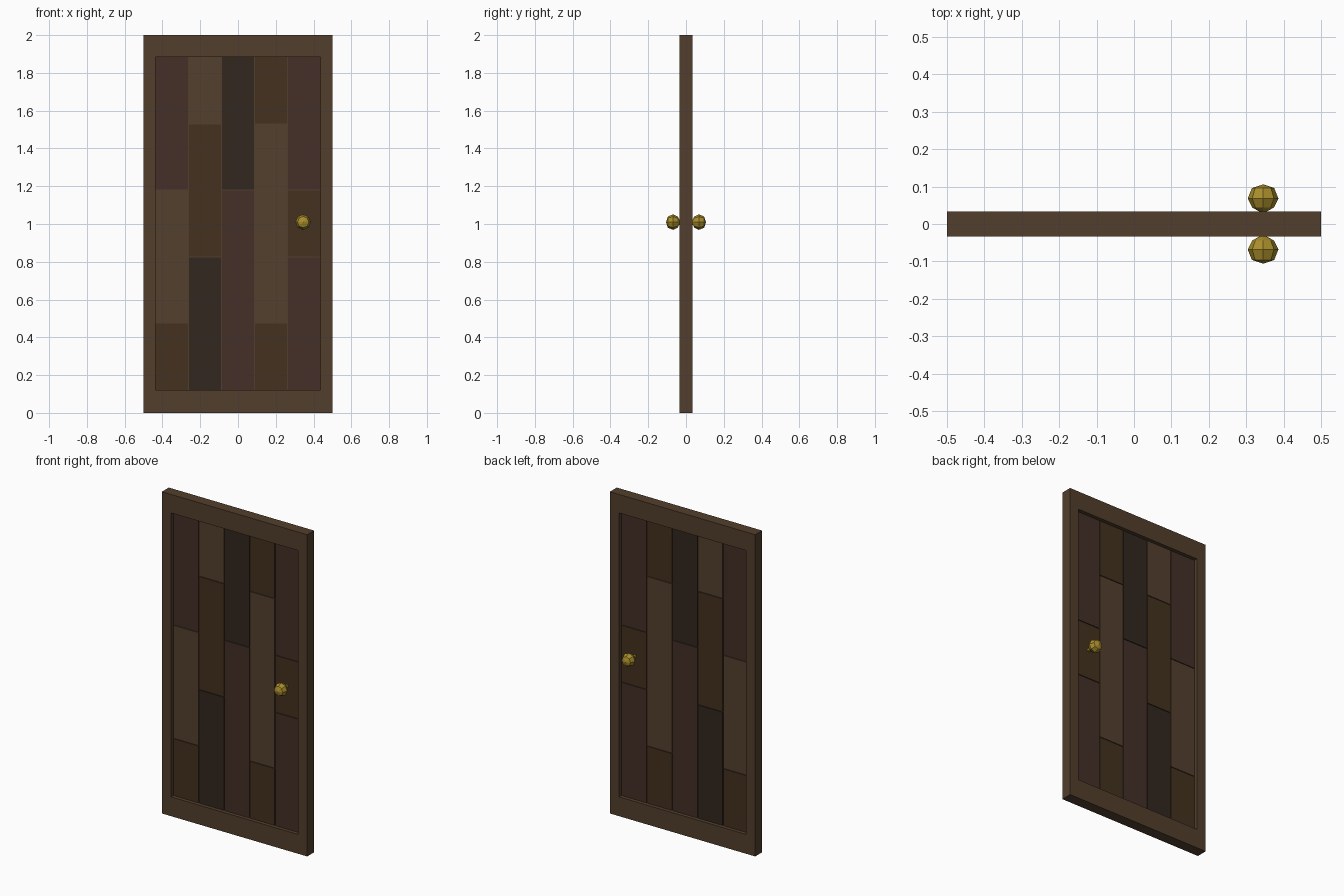
import bpy, bmesh
from math import pi
from mathutils import Vector, Matrix

if "Cube" in bpy.data.objects:
    bpy.data.objects.remove(bpy.data.objects["Cube"])


def material(name, rgb):
    m = bpy.data.materials.new(name)
    m.diffuse_color = (*rgb, 1)
    m.use_nodes = True
    m.node_tree.nodes["Principled BSDF"].inputs["Base Color"].default_value = m.diffuse_color
    return m


FRAME = material("frame_wood", (0.085, 0.049, 0.026))
BRASS = material("brass", (0.40, 0.27, 0.025))
WOODS = {
    "A": material("red_wood", (0.058, 0.029, 0.021)),
    "B": material("light_wood", (0.088, 0.051, 0.027)),
    "C": material("brown_wood", (0.056, 0.031, 0.014)),
    "D": material("dark_wood", (0.032, 0.020, 0.013)),
}


def finish(name, bm, mat):
    bmesh.ops.recalc_face_normals(bm, faces=bm.faces)
    me = bpy.data.meshes.new(name)
    bm.to_mesh(me)
    bm.free()
    me.materials.append(mat)
    ob = bpy.data.objects.new(name, me)
    bpy.context.collection.objects.link(ob)
    return ob


def box(name, x0, x1, y, z0, z1, mat):
    bm = bmesh.new()
    centre = Vector(((x0 + x1) / 2, 0, (z0 + z1) / 2))
    size = Matrix.Diagonal((x1 - x0, 2 * y, z1 - z0, 1))
    bmesh.ops.create_cube(bm, size=1, matrix=Matrix.Translation(centre) @ size)
    return finish(name, bm, mat)


# Door frame: rectangular ring with an open middle
DEPTH, INX, Z0, Z1 = 0.034, 0.437, 0.12, 1.885


def rectangle(bm, w, z0, z1, y):
    return [bm.verts.new((x, y, z)) for x, z in ((-w, z0), (w, z0), (w, z1), (-w, z1))]


bm = bmesh.new()
loops = [rectangle(bm, 0.5, 0, 2, -DEPTH), rectangle(bm, 0.5, 0, 2, DEPTH),
         rectangle(bm, INX, Z0, Z1, DEPTH), rectangle(bm, INX, Z0, Z1, -DEPTH)]
for k in range(4):
    a, b = loops[k], loops[(k + 1) % 4]
    for i in range(4):
        j = (i + 1) % 4
        bm.faces.new((a[i], a[j], b[j], b[i]))
finish("door_frame", bm, FRAME)

# Thin core seen at the bottom of the grooves
box("panel_core", -INX, INX, 0.005, Z0, Z1, FRAME)

# Planks, each column from top to bottom: woods and joint heights
COLUMNS = [("ABC", (1.18, 0.475)), ("BCD", (1.53, 0.825)), ("DA", (1.18,)),
           ("CBC", (1.53, 0.475)), ("ACA", (1.18, 0.825))]
GAP = 0.002
width = 2 * INX / 5
for c, (woods, joints) in enumerate(COLUMNS):
    x0 = -INX + c * width
    heights = (Z1, *joints, Z0)
    for r, wood in enumerate(woods):
        top, bottom = heights[r], heights[r + 1]
        box(f"plank_{c + 1}_{r + 1}",
            x0 + (GAP if c else 0), x0 + width - (GAP if c < 4 else 0), 0.011,
            bottom + (GAP if bottom > Z0 else 0), top - (GAP if top < Z1 else 0),
            WOODS[wood])

# Faceted knobs: profile (radius, distance from door centre) spun about y
PROFILE = [(0.011, 0.008), (0.011, 0.034), (0.029, 0.044), (0.041, 0.068),
           (0.030, 0.096), (0, 0.106)]
for name, side in (("front_knob", -1), ("back_knob", 1)):
    bm = bmesh.new()
    verts = [bm.verts.new((r, side * d, 0)) for r, d in PROFILE]
    edges = [bm.edges.new(pair) for pair in zip(verts, verts[1:])]
    bmesh.ops.spin(bm, geom=verts + edges, cent=(0, 0, 0), axis=(0, 1, 0),
                   angle=2 * pi, steps=8)
    bmesh.ops.remove_doubles(bm, verts=bm.verts, dist=0.0005)
    finish(name, bm, BRASS).location = (0.345, 0, 1.01)
